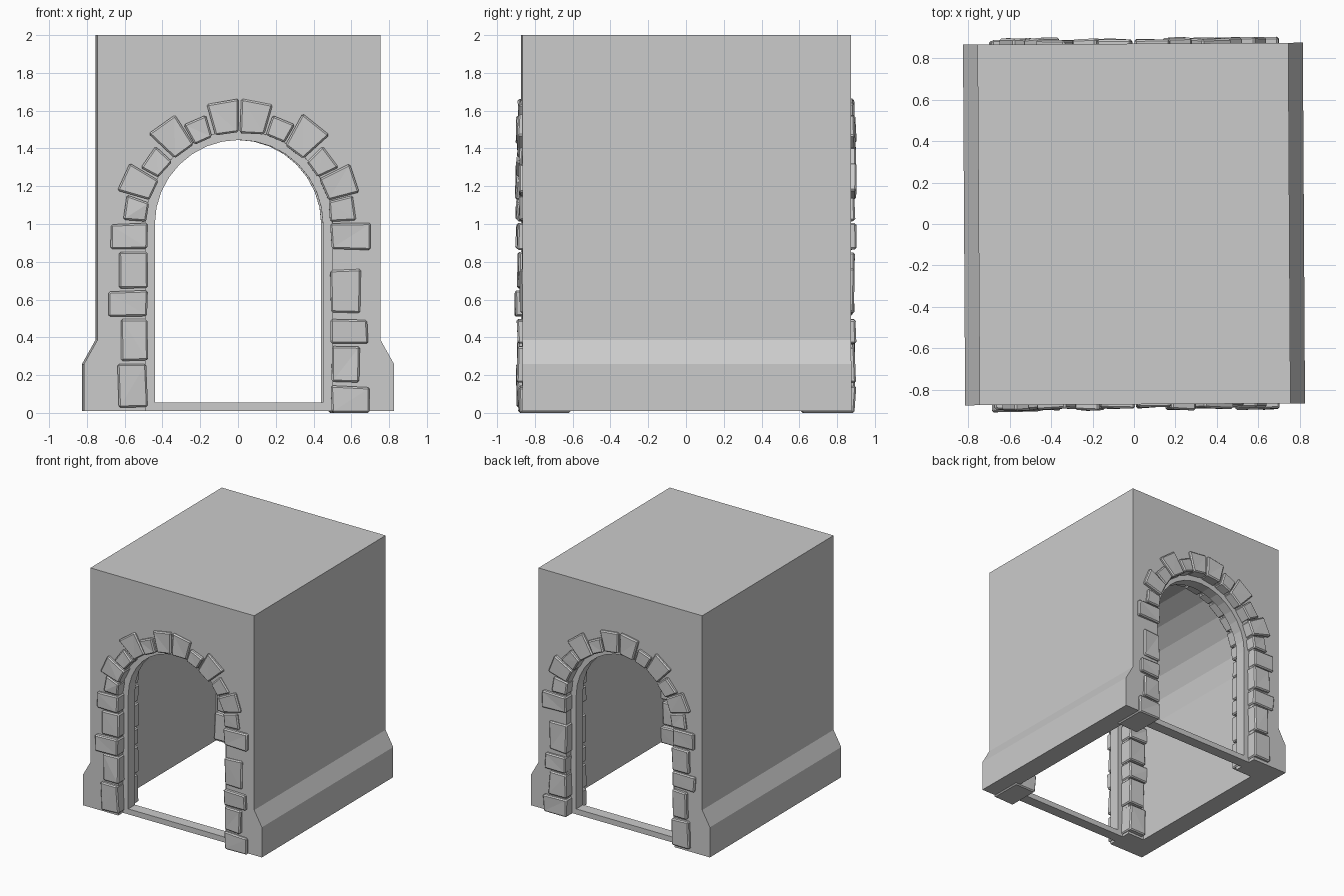
import bpy, bmesh, random
from math import cos, sin, pi, radians

random.seed(4)
cube = bpy.data.objects.get("Cube")
if cube:
    bpy.data.objects.remove(cube, do_unlink=True)

stone_grey = bpy.data.materials.new("stone_grey")
stone_grey.use_nodes = True
GREY = (0.6, 0.6, 0.6, 1)
stone_grey.diffuse_color = GREY
stone_grey.node_tree.nodes["Principled BSDF"].inputs["Base Color"].default_value = GREY

TURN = 0.006      # slight turn of the whole gatehouse
SPRING = 1.0      # height where the arches start to curve


def add_prism(bm, outline, y0, y1, wobble=0.0):
    """Extrude an (x, z) outline along y."""
    def ring(y):
        return [bm.verts.new((x, y + random.uniform(-wobble, wobble), z)) for x, z in outline]
    a, b = ring(y0), ring(y1)
    n = len(outline)
    bm.faces.new(a)
    bm.faces.new(b[::-1])
    for i in range(n):
        j = (i + 1) % n
        bm.faces.new((a[j], a[i], b[i], b[j]))


def finish(name, bm):
    bmesh.ops.recalc_face_normals(bm, faces=bm.faces)
    mesh = bpy.data.meshes.new(name)
    bm.to_mesh(mesh)
    bm.free()
    mesh.materials.append(stone_grey)
    obj = bpy.data.objects.new(name, mesh)
    bpy.context.collection.objects.link(obj)
    obj.rotation_euler.z = TURN
    return obj


def prism(name, outline, y0, y1):
    bm = bmesh.new()
    add_prism(bm, outline, y0, y1)
    return finish(name, bm)


def arch(half, bottom, steps):
    """Outline of a round-headed opening."""
    curve = [(half * cos(pi * i / steps), SPRING + half * sin(pi * i / steps))
             for i in range(steps + 1)]
    return [(half, bottom)] + curve + [(-half, bottom)]


def cut(target, cutter):
    mod = target.modifiers.new("cut", "BOOLEAN")
    mod.operation = "DIFFERENCE"
    mod.solver = "EXACT"
    mod.object = cutter
    cutter.hide_render = True
    bpy.context.view_layer.update()
    graph = bpy.context.evaluated_depsgraph_get()
    result = bpy.data.meshes.new_from_object(target.evaluated_get(graph))
    target.modifiers.clear()
    target.data = result
    bpy.data.objects.remove(cutter, do_unlink=True)


# Walls with a sloping plinth, hollowed by a vault and pierced at both ends
half_side = [(0.82, 0.01), (0.82, 0.26), (0.75, 0.385), (0.75, 2)]
walls = prism("walls", half_side + [(-x, z) for x, z in reversed(half_side)], -0.87, 0.87)
cut(walls, prism("vault_cutter", arch(0.65, -0.5, 12), -0.65, 0.65))
cut(walls, prism("opening_cutter", arch(0.495, -0.5, 16), -2, 2))

# Stones around the arch: jambs as (bottom, top, outer edge), ring as (start, end, outer radius)
INNER = 0.487
JAMBS = {
    -1: [(0.03, 0.26, 0.64), (0.28, 0.5, 0.62), (0.515, 0.645, 0.69),
         (0.66, 0.85, 0.64), (0.865, 1, 0.68)],
    1: [(0, 0.14, 0.69), (0.16, 0.35, 0.64), (0.365, 0.495, 0.68),
        (0.53, 0.76, 0.64), (0.865, 1, 0.7)],
}
RING = [(2, 14, 0.615), (15, 29, 0.665), (30, 43, 0.605),
        (45, 60, 0.67), (61, 73, 0.6), (74.5, 89.5, 0.66)]


def stone_outlines():
    for side, rows in JAMBS.items():
        for low, high, outer in rows:
            yield [(side * INNER, low), (side * outer, low),
                   (side * outer, high), (side * INNER, high)]
        for start, end, outer in RING:
            yield [(side * r * cos(radians(a)), SPRING + r * sin(radians(a)))
                   for a, r in ((start, INNER), (start, outer), (end, outer), (end, INNER))]


def jitter(outline):
    return [(x + random.uniform(-0.006, 0.006), max(0, z + random.uniform(-0.006, 0.006)))
            for x, z in outline]


def stones(name, end):
    bm = bmesh.new()
    for outline in stone_outlines():
        face = random.uniform(0.885, 0.9)
        add_prism(bm, jitter(outline), end * face, end * 0.61, 0.006)
    bmesh.ops.bevel(bm, geom=bm.edges[:], offset=0.009, segments=1, affect="EDGES")
    bmesh.ops.triangulate(bm, faces=[f for f in bm.faces if f.calc_area() > 0.005])
    return finish(name, bm)


# Thin frame with a sill set midway through each doorway
def frame(name, end):
    obj = prism(name, arch(0.51, 0.01, 16), end * 0.72, end * 0.81)
    cut(obj, prism("frame_cutter", arch(0.445, 0.055, 16), -2, 2))
    return obj


for label, end in (("front", -1), ("back", 1)):
    stones(label + "_arch_stones", end)
    frame(label + "_door_frame", end)
